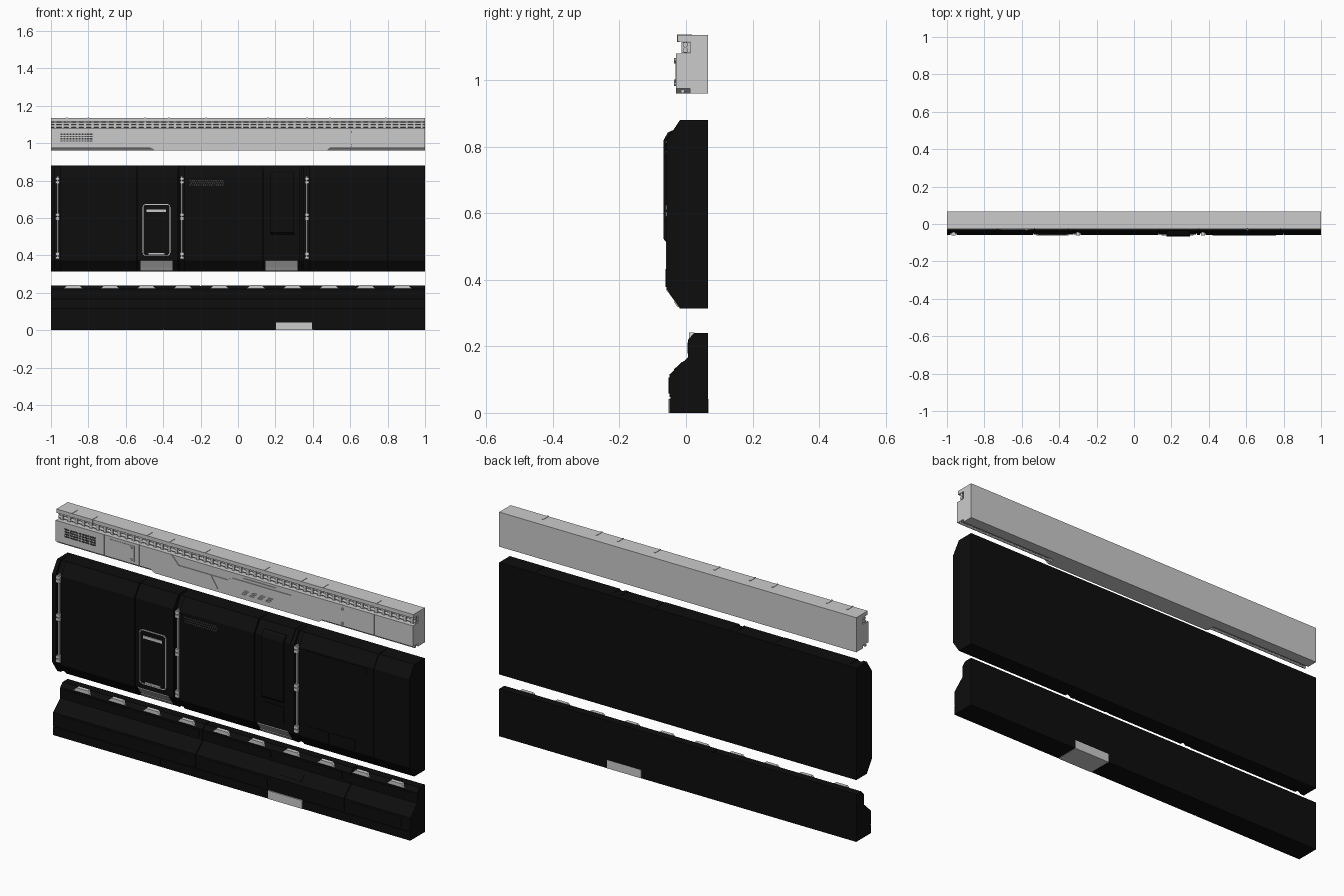
import bpy, bmesh, math
from mathutils import Vector, Matrix


def material(name, v):
    m = bpy.data.materials.new(name)
    m.diffuse_color = (v, v, v, 1)
    return m


BLACK = material("black_paint", 0.004)
DARK = material("dark_grille", 0.05)
PALE = material("pale_lamp", 0.75)


def build(name, prisms, mat=None):
    """One object from prisms: (axis, 2D outline, start, end)."""
    bm = bmesh.new()
    for axis, pts, a, b in prisms:
        def place(p, t):
            return (t, p[0], p[1]) if axis == 'x' else (p[0], t, p[1])
        lo = [bm.verts.new(place(p, a)) for p in pts]
        hi = [bm.verts.new(place(p, b)) for p in pts]
        bm.faces.new(lo)
        bm.faces.new(hi[::-1])
        n = len(pts)
        for i in range(n):
            j = (i + 1) % n
            bm.faces.new((lo[j], lo[i], hi[i], hi[j]))
    bmesh.ops.recalc_face_normals(bm, faces=bm.faces)
    me = bpy.data.meshes.new(name)
    bm.to_mesh(me)
    bm.free()
    ob = bpy.data.objects.new(name, me)
    bpy.context.collection.objects.link(ob)
    if mat:
        me.materials.append(mat)
    return ob


def rect(x0, x1, z0, z1):
    return [(x0, z0), (x1, z0), (x1, z1), (x0, z1)]


def disc(cx, cz, r, n=12):
    return [(cx + r * math.cos(2 * math.pi * i / n), cz + r * math.sin(2 * math.pi * i / n)) for i in range(n)]


def stroke(pts, w, y0, y1, closed=False):
    """Thin bars following a line drawn on the front face."""
    pts = [Vector(p) for p in pts]
    out = []
    for p, q in zip(pts, pts[1:] + (pts[:1] if closed else [])):
        d = (q - p).normalized() * w / 2
        s = Vector((-d.y, d.x))
        out.append(('y', [p - d - s, q + d - s, q + d + s, p - d + s], y0, y1))
    return out


def cut(ob, prisms, name):
    c = build(name, prisms)
    c.hide_render = True
    c.hide_viewport = True
    m = ob.modifiers.new("grooves", 'BOOLEAN')
    m.object, m.operation, m.solver = c, 'DIFFERENCE', 'EXACT'
    m.use_self = True


B = 0.066  # back plane

# ---- lower plinth: recessed core with plates separated by seams
build("plinth_core", [('x', [(B, 0.003), (B, 0.237), (0.027, 0.237), (0.01, 0.215), (0.01, 0.164),
                             (-0.046, 0.112), (-0.046, 0.003)], -1, 1)], BLACK)
upper = [(B, 0.047), (B, 0.24), (0.025, 0.24), (0.006, 0.22), (0.006, 0.167), (-0.05, 0.115), (-0.05, 0.047)]
build("plinth_upper_plates", [('x', upper, a, b) for a, b in
                              ((-1, -0.202), (-0.198, 0.628), (0.632, 1))], BLACK)
lower = [(B, 0), (B, 0.043), (-0.05, 0.043), (-0.05, 0)]
build("plinth_lower_plates", [('x', lower, a, b) for a, b in
                              ((-1, -0.402), (-0.398, 0.202), (0.397, 1))], BLACK)
build("plinth_pale_block", [('x', [(B + .001, -0.0), (B + .001, 0.042), (-0.052, 0.042), (-0.052, 0)],
                             0.204, 0.395)], PALE)
build("plinth_raised_panels", [('y', rect(a, b, 0.058, 0.106), -0.052, -0.045)
                               for a, b in ((-0.95, -0.25), (-0.14, 0.2), (0.68, 0.95))]
      + [('x', [(-0.037, 0.130), (-0.012, 0.153), (-0.008, 0.149), (-0.033, 0.126)], 0.26, 0.38)]
      + [('y', rect(-1 + i * 0.4 + 0.02, -0.6 + i * 0.4 - 0.02, 0.178, 0.212), 0.004, 0.01)
         for i in range(5)], BLACK)

# row of wedge lamps along the plinth top edge
build("plinth_lamps", [('y', [(x - 0.05, 0.223), (x + 0.05, 0.223), (x + 0.032, 0.241), (x - 0.032, 0.241)],
                        0.009, 0.026) for x in (-0.88 + 0.1953 * i for i in range(10))], PALE)

# ---- main wall: core with plates, seams and rod channels
build("wall_core", [('x', [(B, 0.313), (B, 0.88), (-0.01, 0.877), (-0.046, 0.818), (-0.046, 0.376),
                           (-0.01, 0.316)], -1, 1)], BLACK)


def wall_profile(d):
    return [(B, 0.313), (B, 0.88), (-0.018 + d, 0.88), (-0.058 + d, 0.82), (-0.058 + d, 0.372), (-0.018 + d, 0.313)]


plates = [(-1, -0.98, 0), (-0.95, -0.54, 0), (-0.536, -0.323, 0.003), (-0.319, -0.314, 0), (-0.286, 0.13, 0),
          (0.134, 0.332, 0.003), (0.336, 0.354, 0), (0.383, 0.8, 0), (0.803, 1, 0)]
build("wall_plates", [('x', wall_profile(d), a, b) for a, b, d in plates], BLACK)
build("wall_raised_hatch", [('x', [(-0.03, 0.848), (-0.043, 0.848), (-0.055, 0.842), (-0.067, 0.82),
                                   (-0.067, 0.522), (-0.058, 0.512), (-0.03, 0.512)], 0.175, 0.3)], BLACK)
build("wall_lower_ribs", [('y', rect(x, x + 0.13, 0.378, 0.432), -0.061, -0.05)
                          for x in (0.42, 0.565)] +
      [('y', rect(0.42, 0.76, 0.785, 0.812), -0.061, -0.05)] +
      [('y', rect(0.18, 0.295, 0.40, 0.49), -0.059, -0.05)], BLACK)

# vertical rods with clips in the channels
rods, clips = [], []
for x in (-0.965, -0.3, 0.368):
    rods.append(('y', rect(x - 0.004, x + 0.004, 0.38, 0.825), -0.055, -0.044))
    for z in (0.8, 0.607, 0.397):
        clips += [('y', rect(x - 0.011, x + 0.011, z - 0.017, z - 0.002), -0.061, -0.04),
                  ('y', rect(x - 0.011, x + 0.011, z + 0.002, z + 0.017), -0.061, -0.04)]
build("wall_rods", rods)
build("wall_rod_clips", clips, PALE)

# access door with rounded outline and light strips
x0, x1, z0, z1, r = -0.508, -0.364, 0.4, 0.672, 0.015
outline = []
for cx, cz, a0 in ((x1 - r, z1 - r, 0), (x0 + r, z1 - r, 90), (x0 + r, z0 + r, 180), (x1 - r, z0 + r, 270)):
    for k in range(4):
        a = math.radians(a0 + 30 * k)
        outline.append((cx + r * math.cos(a), cz + r * math.sin(a)))
build("door_leaf", [('y', outline, -0.058, -0.05)], BLACK)
build("door_outline", stroke(outline, 0.004, -0.06, -0.05, True))
build("door_light_strips", [('y', rect(-0.488, -0.384, 0.631, 0.645), -0.061, -0.05),
                            ('y', rect(-0.478, -0.394, 0.404, 0.412), -0.061, -0.05)], PALE)

# small stud grille
build("wall_grille", [('y', [(x, z - 0.005), (x + 0.005, z), (x, z + 0.005), (x - 0.005, z)], -0.06, -0.05)
                      for k in range(3) for z in [0.776 + 0.0115 * k]
                      for x in [-0.255 + 0.0115 * i + 0.005 * (k % 2) for i in range(16)]], DARK)

# sloping lamps at the foot of the wall
lamp = [(-0.0255, 0.3185), (-0.036, 0.334), (-0.034, 0.336), (-0.061, 0.372), (-0.05, 0.374), (-0.018, 0.322)]
build("wall_foot_lamps", [('x', lamp, a, a + 0.17) for a in (-0.52, 0.148)], PALE)

# ---- upper beam
beam = build("beam_body", [('x', [(B, 0.96), (B, 1.135), (-0.025, 1.135), (-0.025, 1.116), (0.012, 1.116),
                                  (0.012, 1.08), (-0.03, 1.08), (-0.03, 0.974), (0.012, 0.974), (0.012, 0.96)],
                           -1, 1)])
G = (0.004, -0.05, -0.0265)
step_line = [(-0.36, 1.09), (-0.31, 1.037), (-0.04, 1.037), (-0.015, 1.053), (0.315, 1.053), (0.36, 1.09)]
grooves = stroke(step_line, *G)
grooves += stroke([(-0.13, 1.036), (-0.085, 0.965)], *G)
for gx in (-0.728, -0.532, 0.607, 0.785):
    grooves += stroke([(gx, 0.965), (gx, 1.09)], *G)
grooves += [('y', [(x, z), (x + 0.022, z), (x + 0.03, z + 0.008), (x + 0.008, z + 0.008)], -0.05, -0.024)
            for x, z in [(0.04 + 0.045 * i + 0.012 * k, 0.984 + 0.014 * k) for k in range(2) for i in range(4)]]
grooves += [('y', [(0.05, 1.066), (0.235, 1.066), (0.225, 1.074), (0.06, 1.074)], -0.05, -0.026)]
cut(beam, grooves, "beam_groove_cutter")

build("beam_skirt", [('y', [(-0.475, 0.976), (-0.445, 0.96), (0.475, 0.96), (0.495, 0.976)], -0.03, 0.013)])
build("beam_square_panel", [('y', [(-0.71, 0.985), (-0.56, 0.985), (-0.56, 1.066), (-0.695, 1.066),
                                   (-0.71, 1.055)], -0.032, -0.028)])
build("beam_vent_slats", [('y', rect(x, x + 0.012, z, z + 0.007), -0.032, -0.028)
                          for z in (1.008, 1.02, 1.032, 1.044)
                          for x in [-0.95 + 0.016 * i for i in range(11)]], DARK)
build("beam_bolts", [('y', disc(x, z, 0.006, 8), -0.036, -0.028)
                     for x, z in ((0.607, 1.06), (0.607, 0.988), (-0.575, 1.055), (-0.575, 0.995))])

# conduits with collars in the upper recess, and one beneath the face
conduits = build("beam_conduits", [('x', disc(-0.002, 1.106, 0.008), -1, 1),
                                   ('x', disc(-0.002, 1.09, 0.008), -1, 1),
                                   ('x', disc(-0.01, 0.966, 0.006), -1, 1)])
bpy.context.view_layer.objects.active = conduits
conduits.select_set(True)
bpy.ops.object.shade_smooth_by_angle()
build("beam_conduit_collars", [('x', [(-0.013, 1.082), (0.013, 1.082), (0.013, 1.114), (-0.013, 1.114)],
                                -0.985 + 0.04 * i, -0.97 + 0.04 * i) for i in range(50)])

# narrow straps wrapping over the front lip
build("beam_lip_straps", [('x', [(-0.027, 1.114), (-0.027, 1.137), (0.018, 1.137), (0.018, 1.13), (-0.02, 1.13),
                                 (-0.02, 1.114)], x - 0.004, x + 0.004)
                          for x in (-0.915, -0.8, -0.495, -0.37, -0.17, 0.162, 0.37, 0.49, 0.79)])
